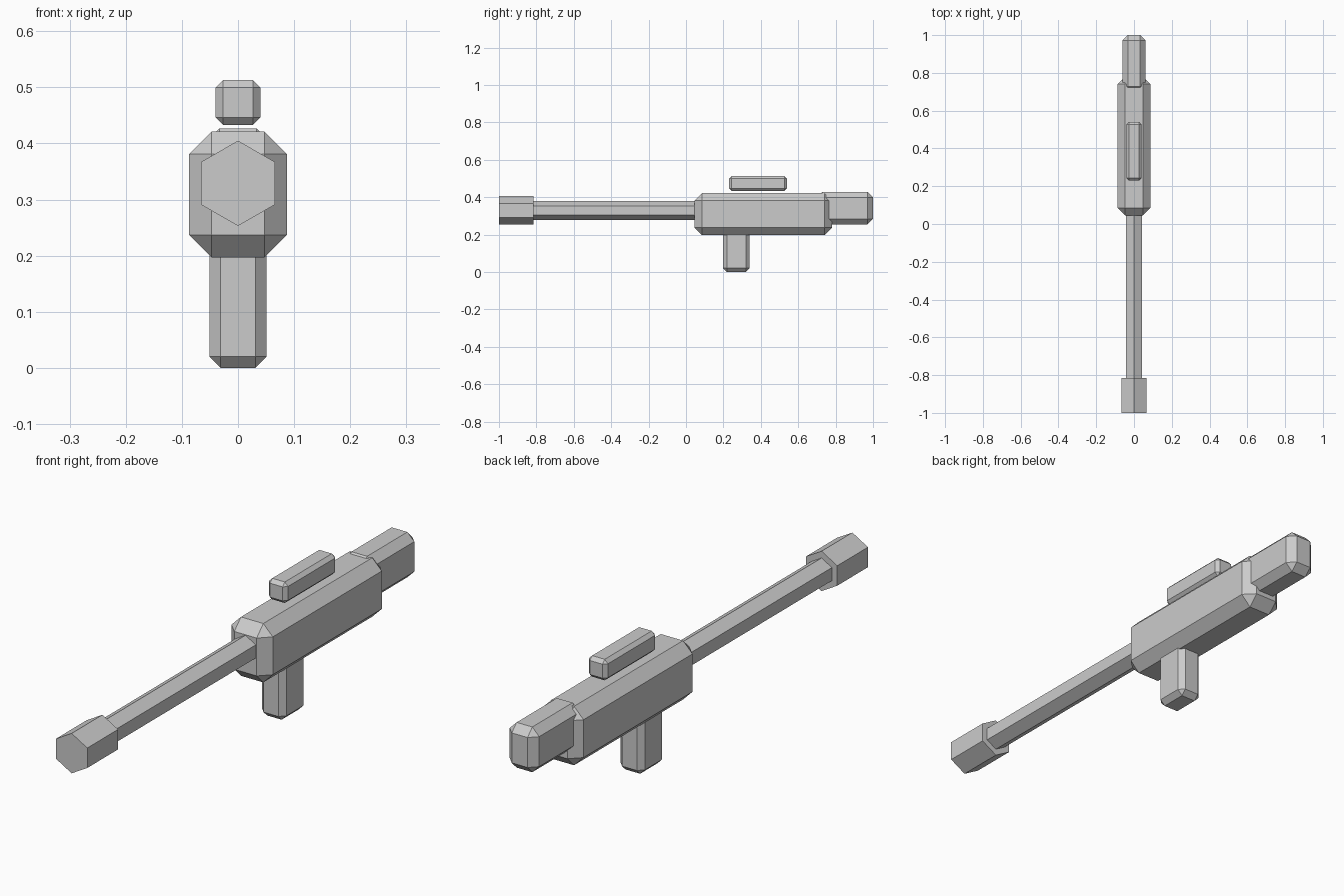
import bpy, bmesh
from math import pi
from mathutils import Matrix

if "Cube" in bpy.data.objects:
    bpy.data.objects.remove(bpy.data.objects["Cube"])


def add_object(name, bm):
    mesh = bpy.data.meshes.new(name)
    bm.to_mesh(mesh)
    bm.free()
    obj = bpy.data.objects.new(name, mesh)
    bpy.context.collection.objects.link(obj)
    return obj


def chamfered_box(name, half_width, y0, y1, z0, z1, chamfer):
    bm = bmesh.new()
    bmesh.ops.create_cube(bm, size=1)
    bmesh.ops.scale(bm, vec=(2 * half_width, y1 - y0, z1 - z0), verts=bm.verts)
    bmesh.ops.translate(bm, vec=(0, (y0 + y1) / 2, (z0 + z1) / 2), verts=bm.verts)
    obj = add_object(name, bm)
    bevel = obj.modifiers.new("chamfer", 'BEVEL')
    bevel.width = chamfer
    bevel.segments = 1
    return obj


def hex_rod(name, radius, y0, y1, z):
    # Hexagonal prism along y with a corner pointing straight up
    bm = bmesh.new()
    bmesh.ops.create_cone(bm, cap_ends=True, segments=6, radius1=radius,
                          radius2=radius, depth=y1 - y0)
    top = max(bm.verts, key=lambda v: v.co.y).co
    spin = 0 if abs(top.x) < 1e-4 else pi / 6
    turn = Matrix.Rotation(pi / 2, 4, 'X') @ Matrix.Rotation(spin, 4, 'Z')
    bmesh.ops.transform(bm, matrix=Matrix.Translation((0, (y0 + y1) / 2, z)) @ turn,
                        verts=bm.verts)
    return add_object(name, bm)


# Main housing, rear stock, handle and floating top sight
chamfered_box("body", 0.087, 0.045, 0.78, 0.197, 0.421, 0.04)
chamfered_box("stock", 0.062, 0.70, 1.0, 0.255, 0.427, 0.029)
chamfered_box("grip", 0.051, 0.198, 0.34, 0.0, 0.24, 0.02)
chamfered_box("sight", 0.04, 0.23, 0.54, 0.433, 0.513, 0.0135)

# Long hexagonal barrel and its wider end
hex_rod("barrel", 0.05, -0.85, 0.10, 0.329)
hex_rod("muzzle", 0.076, -1.0, -0.815, 0.329)
